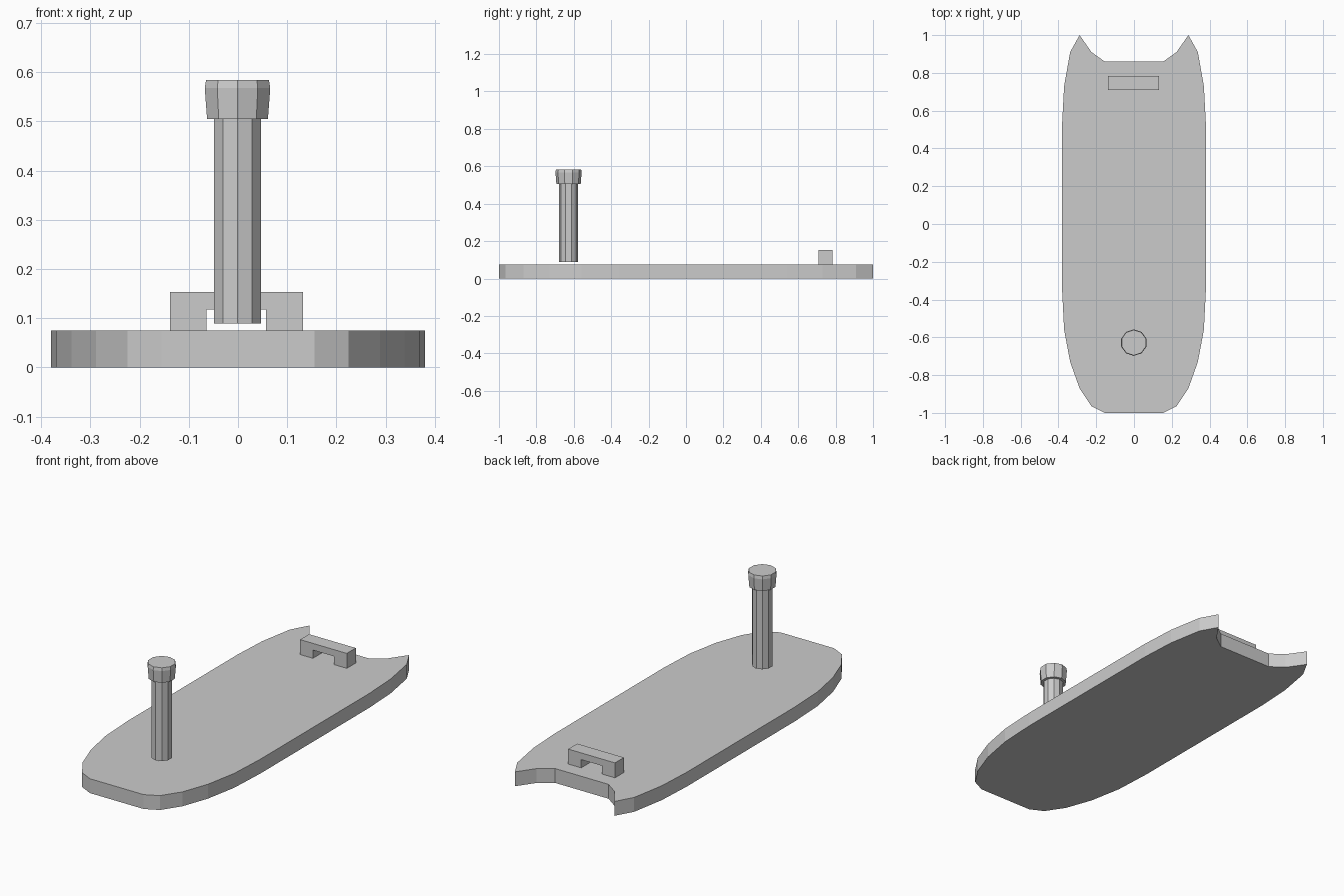
import bpy, bmesh, math

if "Cube" in bpy.data.objects:
    bpy.data.objects.remove(bpy.data.objects["Cube"])


def make_object(name, bm):
    bmesh.ops.recalc_face_normals(bm, faces=bm.faces)
    mesh = bpy.data.meshes.new(name)
    bm.to_mesh(mesh)
    bm.free()
    obj = bpy.data.objects.new(name, mesh)
    bpy.context.collection.objects.link(obj)
    return obj


def extrude_outline(name, points, vec):
    """Solid made by pushing a flat outline along vec."""
    bm = bmesh.new()
    face = bm.faces.new([bm.verts.new(p) for p in points])
    ext = bmesh.ops.extrude_face_region(bm, geom=[face], use_keep_orig=True)
    bmesh.ops.translate(bm, vec=vec,
                        verts=[g for g in ext["geom"] if isinstance(g, bmesh.types.BMVert)])
    return make_object(name, bm)


def lathe(name, profile, centre, sides=10):
    """Capped faceted solid from (radius, z) pairs."""
    bm = bmesh.new()
    rings = []
    for r, z in profile:
        rings.append([bm.verts.new((centre[0] + r * math.sin(2 * math.pi * i / sides),
                                    centre[1] + r * math.cos(2 * math.pi * i / sides), z))
                      for i in range(sides)])
    for a, b in zip(rings, rings[1:]):
        for i in range(sides):
            j = (i + 1) % sides
            bm.faces.new((a[i], a[j], b[j], b[i]))
    bm.faces.new(rings[0])
    bm.faces.new(rings[-1])
    return make_object(name, bm)


# Deck: right half outline, mirrored, with a swallow tail at the back
half = [(0.155, -1), (0.225, -0.965), (0.288, -0.87), (0.338, -0.73),
        (0.37, -0.56), (0.38, -0.36), (0.38, 0.54), (0.37, 0.73),
        (0.338, 0.91), (0.288, 1.0), (0.225, 0.91), (0.155, 0.86)]
outline = half + [(-x, y) for x, y in reversed(half)]
extrude_outline("deck", [(x, y, 0) for x, y in outline], (0, 0, 0.075))

# Rear bridge-shaped handle
bridge = [(-0.138, 0.075), (-0.138, 0.153), (0.132, 0.153), (0.132, 0.075),
          (0.057, 0.075), (0.057, 0.118), (-0.064, 0.118), (-0.064, 0.075)]
extrude_outline("rear_handle", [(x, 0.709, z) for x, z in bridge], (0, 0.074, 0))

# Front post and its chamfered cap
post_centre = (-0.001, -0.628)
lathe("front_post", [(0.05, 0.089), (0.05, 0.505)], post_centre)
lathe("post_cap", [(0.065, 0.505), (0.07, 0.568), (0.067, 0.584)], post_centre)
